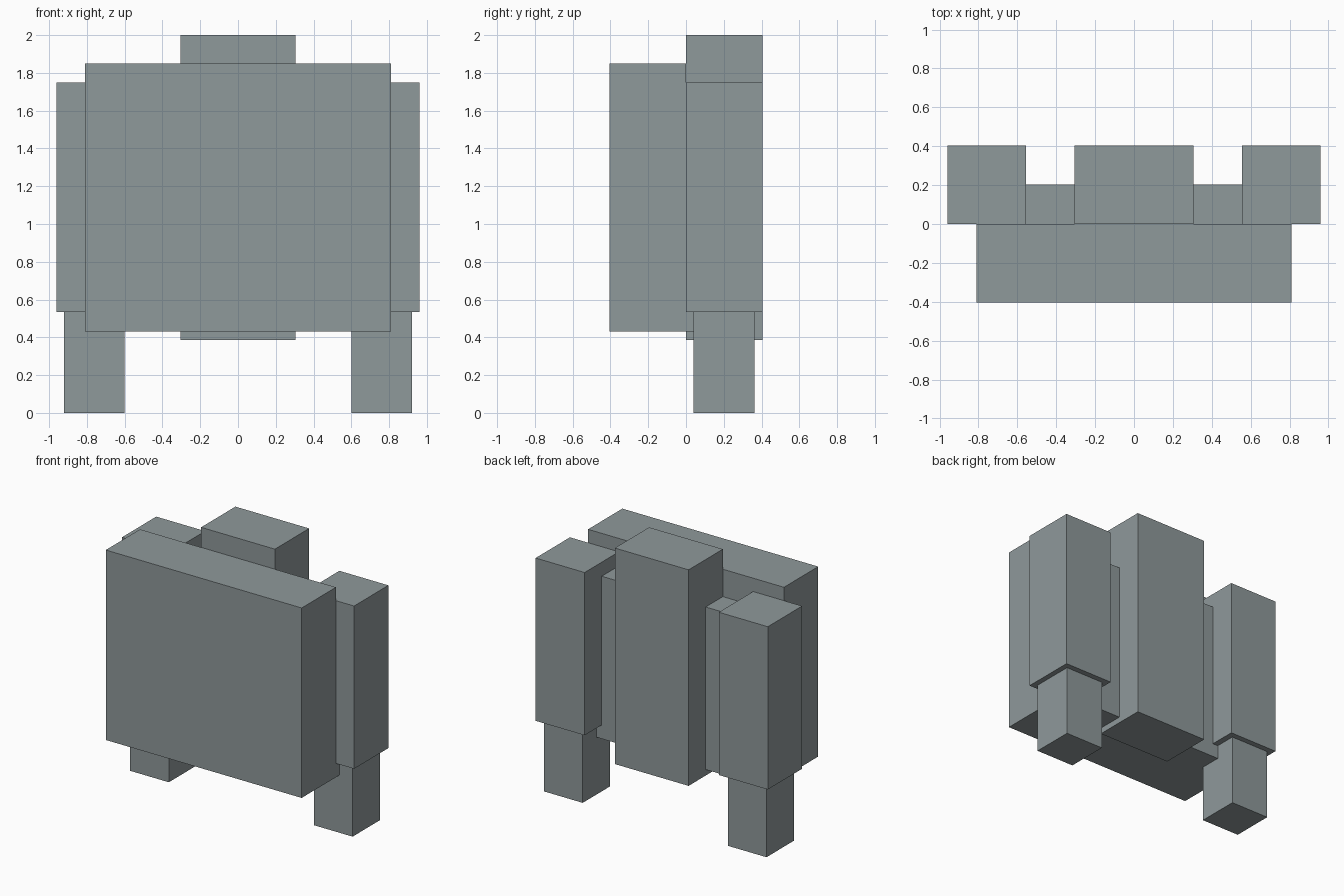
import bpy
from mathutils import Matrix, Vector
import bmesh

if "Cube" in bpy.data.objects:
    bpy.data.objects.remove(bpy.data.objects["Cube"])

grey = bpy.data.materials.new("slate grey")
grey.diffuse_color = (0.275, 0.319, 0.328, 1)
grey.use_nodes = True
grey.node_tree.nodes["Principled BSDF"].inputs["Base Color"].default_value = grey.diffuse_color


def box(name, x, y, z):
    """Axis-aligned box from (min, max) ranges."""
    lo, hi = Vector((x[0], y[0], z[0])), Vector((x[1], y[1], z[1]))
    bm = bmesh.new()
    bmesh.ops.create_cube(bm, size=1, matrix=Matrix.Translation((lo + hi) / 2)
                          @ Matrix.Diagonal((*(hi - lo), 1)))
    mesh = bpy.data.meshes.new(name)
    bm.to_mesh(mesh)
    bm.free()
    mesh.materials.append(grey)
    obj = bpy.data.objects.new(name, mesh)
    bpy.context.collection.objects.link(obj)


# Broad front slab, thin plate behind it and the tall central column
box("front_slab", (-0.81, 0.81), (-0.405, 0), (0.43, 1.85))
box("back_plate", (-0.81, 0.81), (0, 0.203), (0.43, 1.645))
box("center_column", (-0.305, 0.305), (0, 0.405), (0.385, 2.0))

# Side columns with a narrower leg under each
for side, s in (("left", -1), ("right", 1)):
    box(side + "_column", sorted((s * 0.555, s * 0.96)), (0, 0.405), (0.533, 1.75))
    box(side + "_leg", sorted((s * 0.6, s * 0.92)), (0.04, 0.363), (0, 0.54))
